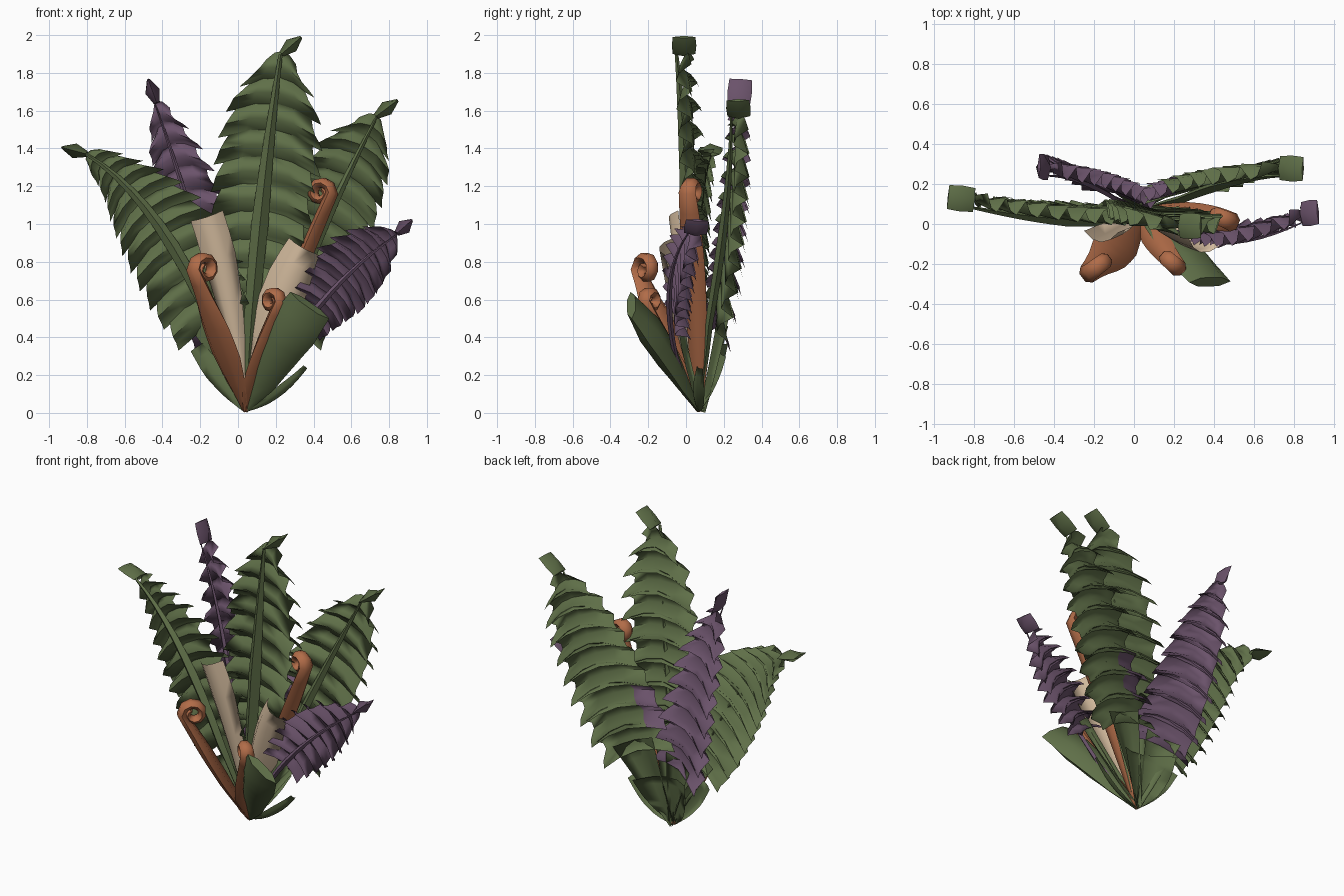
import bpy, bmesh, math
from mathutils import Vector as V

cube = bpy.data.objects.get("Cube")
if cube:
    bpy.data.objects.remove(cube, do_unlink=True)

X, Y = V((1, 0, 0)), V((0, 1, 0))
BASE = V((.04, .07, .01))


def material(name, rgb):
    m = bpy.data.materials.new(name)
    m.use_nodes = True
    m.diffuse_color = (*rgb, 1)
    m.node_tree.nodes["Principled BSDF"].inputs["Base Color"].default_value = (*rgb, 1)
    return m


GREEN = material("leaf green", (.115, .16, .065))
PURPLE = material("dusky purple", (.145, .085, .145))
ORANGE = material("rust orange", (.44, .15, .065))
BEIGE = material("pale beige", (.67, .51, .35))


def finish(name, bm, *mats, shell=0):
    """Thicken open sheets if asked, shade smooth with sharp creases, and link."""
    if shell:
        bmesh.ops.solidify(bm, geom=bm.faces[:], thickness=shell)
    bmesh.ops.recalc_face_normals(bm, faces=bm.faces[:])
    for f in bm.faces:
        f.smooth = True
    for e in bm.edges:
        if len(e.link_faces) == 2 and e.calc_face_angle(0) > math.radians(60):
            e.smooth = False
    me = bpy.data.meshes.new(name)
    bm.to_mesh(me)
    bm.free()
    for m in mats:
        me.materials.append(m)
    bpy.context.collection.objects.link(bpy.data.objects.new(name, me))


def interp(vals, t):
    """Linear lookup in an evenly spaced profile."""
    k = max(0, min(1, t)) * (len(vals) - 1)
    i = min(int(k), len(vals) - 2)
    return vals[i] + (vals[i + 1] - vals[i]) * (k - i)


def bend(a, m, b):
    """Quadratic curve from a to b passing through m halfway."""
    a, m, b = V(a), V(m), V(b)
    c = m * 2 - (a + b) / 2
    return lambda t: a * (1 - t) ** 2 + c * 2 * t * (1 - t) + b * t * t


def samples(path, n):
    return [path(i / n) for i in range(n + 1)]


def grid(bm, rows):
    vs = [[bm.verts.new(p) for p in r] for r in rows]
    return [bm.faces.new((r[i], r[i + 1], s[i + 1], s[i]))
            for r, s in zip(vs, vs[1:]) for i in range(len(r) - 1)]


def sweep(name, pts, widths, thicks, side, mat, sides=6):
    """Closed flattened tube along points; widths run along the side vector."""
    bm = bmesh.new()
    rings = []
    for i, p in enumerate(pts):
        t = i / (len(pts) - 1)
        tan = (pts[min(i + 1, len(pts) - 1)] - pts[max(i - 1, 0)]).normalized()
        s = (side - tan * side.dot(tan)).normalized()
        n = tan.cross(s)
        w, h = interp(widths, t), interp(thicks, t)
        angles = [math.tau * k / sides for k in range(sides)]
        rings.append([bm.verts.new(p + s * w * math.cos(a) + n * h * math.sin(a)) for a in angles])
    for r, q in zip(rings, rings[1:]):
        for k in range(sides):
            j = (k + 1) % sides
            bm.faces.new((r[k], r[j], q[j], q[k]))
    bm.faces.new(rings[0][::-1])
    bm.faces.new(rings[-1])
    finish(name, bm, mat)


def frame(path, t, back=Y):
    tan = (path(t + .01) - path(t - .01)).normalized()
    s = tan.cross(back).normalized()
    return path(t), tan, s, s.cross(tan)


def frond(name, mid, end, tip, slope, start, widths, count, mat,
          rib=1, sheath=.5, pleat=.05, stain=()):
    path = bend(BASE, mid, end)
    back = V((-slope, 1, 0)).normalized()
    cols = (-1, -.5, 0, .5, 1)
    # leaflet pairs, each arched forward into a rounded pleat
    bm = bmesh.new()
    step = (1 - start) / count
    length = (V(end) - BASE).length
    for i in range(count):
        rows = []
        for k in range(5):
            t = start + (i - .1 + .3 * k) * step
            p, tan, s, n = frame(path, t, back)
            w = interp(widths, (t - start) / (1 - start)) * (1 - .05 * k)
            droop = .4 * step * length
            out = pleat * math.cos(math.tau * (k - .35) / 4)
            rows.append([p + s * u * w - tan * droop * u * u
                         + n * out * (.4 + .6 * abs(u)) for u in cols])
        faces = grid(bm, rows)
        if i in stain:  # tinted inner edge
            inner = min(f.calc_center_median().x for f in faces)
            for f in faces:
                f.material_index = int(f.calc_center_median().x < inner + .1)
    finish(name + "_leaflets", bm, mat, PURPLE, shell=.018)
    # plain lower blade joining the leaflets to the crown
    bm = bmesh.new()
    rows = []
    for i in range(6):
        p, tan, s, n = frame(path, start * 1.1 * i / 5, back)
        w = .015 + widths[0] * sheath * i / 5
        rows.append([p + s * u * w + n * .03 * abs(u) for u in cols])
    grid(bm, rows)
    finish(name + "_sheath", bm, GREEN, shell=.015)
    # midrib
    pts = []
    for i in range(13):
        p, tan, s, n = frame(path, i / 12, back)
        pts.append(p - n * .04 * min(1, i / 3))
    w = [v * rib for v in (.012, .03, .035, .022, .008)]
    sweep(name + "_midrib", pts, w, [v * .9 for v in w], X, mat, 4)
    # folded tip, broad from front to back
    a, b = V(end), V(tip)
    sweep(name + "_tip", [a, (a + b) / 2, b], (.06, .065, .06), (.016, .04, .008), Y, mat, 4)


frond("tall_frond", (.12, .05, 1), (.23, -.01, 1.9), (.335, -.01, 1.99), -.1, .3,
      (.18, .25, .28, .29, .28, .24, .1), 9, GREEN, 1.3)
frond("right_frond", (-.34, .06, .88), (-.8, .12, 1.37), (-.93, .135, 1.405), -.1, .24,
      (.23, .28, .28, .26, .21, .13, .07), 10, GREEN)
frond("left_frond", (.4, .225, .88), (.73, .28, 1.57), (.845, .275, 1.655), .15, .27,
      (.26, .29, .29, .27, .25, .21, .09), 9, GREEN, .8, stain=(1, 2))
frond("purple_back_frond", (-.2, .23, .92), (-.43, .28, 1.64), (-.475, .29, 1.765), -.28, .23,
      (.2, .22, .21, .19, .17, .13, .06), 9, PURPLE, .5)
frond("purple_side_frond", (.42, -.05, .57), (.84, .05, .95), (.92, .06, 1.02), .28, .42,
      (.14, .18, .21, .2, .16, .07), 8, PURPLE, .5, .3)


def crozier(name, mid, center, curl, radius, widths):
    """Strap stem that ends in a curled young shoot."""
    c, d = V(center), V((*curl, 0)).normalized()
    stem = samples(bend(BASE, mid, c - d * radius), 10)
    coil = []
    for i in range(1, 12):
        a = math.pi - i * math.radians(38)
        r = radius * (1 - .055 * i)
        coil.append(c + d * r * math.cos(a) + V((0, 0, r * math.sin(a))))
    sweep(name, stem + coil, widths, (.012, .03, .035, .03, .028, .024, .018),
          V((-d.y, d.x, 0)), ORANGE)


crozier("front_right_shoot", (-.09, -.1, .38), (-.18, -.21, .76), (.8, .6), .072,
        (.015, .08, .12, .11, .065, .045, .042, .04, .038, .034, .03))
crozier("left_shoot", (.27, .05, .62), (.44, .03, 1.165), (-.85, .35), .062,
        (.015, .05, .06, .065, .06, .045, .042, .04, .036, .034, .03))
crozier("small_front_shoot", (.11, -.07, .28), (.185, -.19, .59), (-.7, .6), .055,
        (.015, .06, .075, .065, .05, .042, .04, .038, .034, .03, .026))


def blade(name, mid, end, widths, cup, mat, side=X):
    """Blunt leaf, cupped across its width."""
    path = bend(BASE, mid, end)
    bm = bmesh.new()
    rows = []
    for i in range(9):
        t = i / 8
        p, tan, _, _ = frame(path, t)
        s = (side - tan * side.dot(tan)).normalized()
        n = tan.cross(s)
        w = interp(widths, t)
        rows.append([p + s * u * w + n * cup * w * (u * u - .4) for u in (-1, -.5, 0, .5, 1)])
    grid(bm, rows)
    finish(name, bm, mat, shell=.014)


# pale inner leaves
blade("right_pale_leaf", (-.045, -.01, .58), (-.165, -.07, 1.04),
      (.01, .04, .07, .09, .09), .6, BEIGE)
blade("left_pale_leaf", (.18, -.04, .5), (.34, -.12, .88),
      (.01, .07, .12, .12, .095), .6, BEIGE, V((1, -.3, 0)))

# thick front leaf
sweep("front_leaf", samples(bend(BASE, (.2, -.1, .3), (.38, -.29, .57)), 8),
      (.012, .08, .11, .135, .125), (.01, .035, .06, .065, .03), V((1, -.33, 0)), GREEN)

# low leaves around the crown
blade("low_left_leaf", (.2, .06, .09), (.36, .07, .24), (.01, .035, .04, .02), .5, GREEN, V((.6, 1, -.6)))
blade("low_right_leaf", (-.08, .08, .18), (-.2, .1, .36), (.01, .05, .07, .06), .4, GREEN)
blade("low_back_leaf", (.03, .13, .16), (.05, .17, .34), (.01, .1, .16, .2), .4, GREEN)
